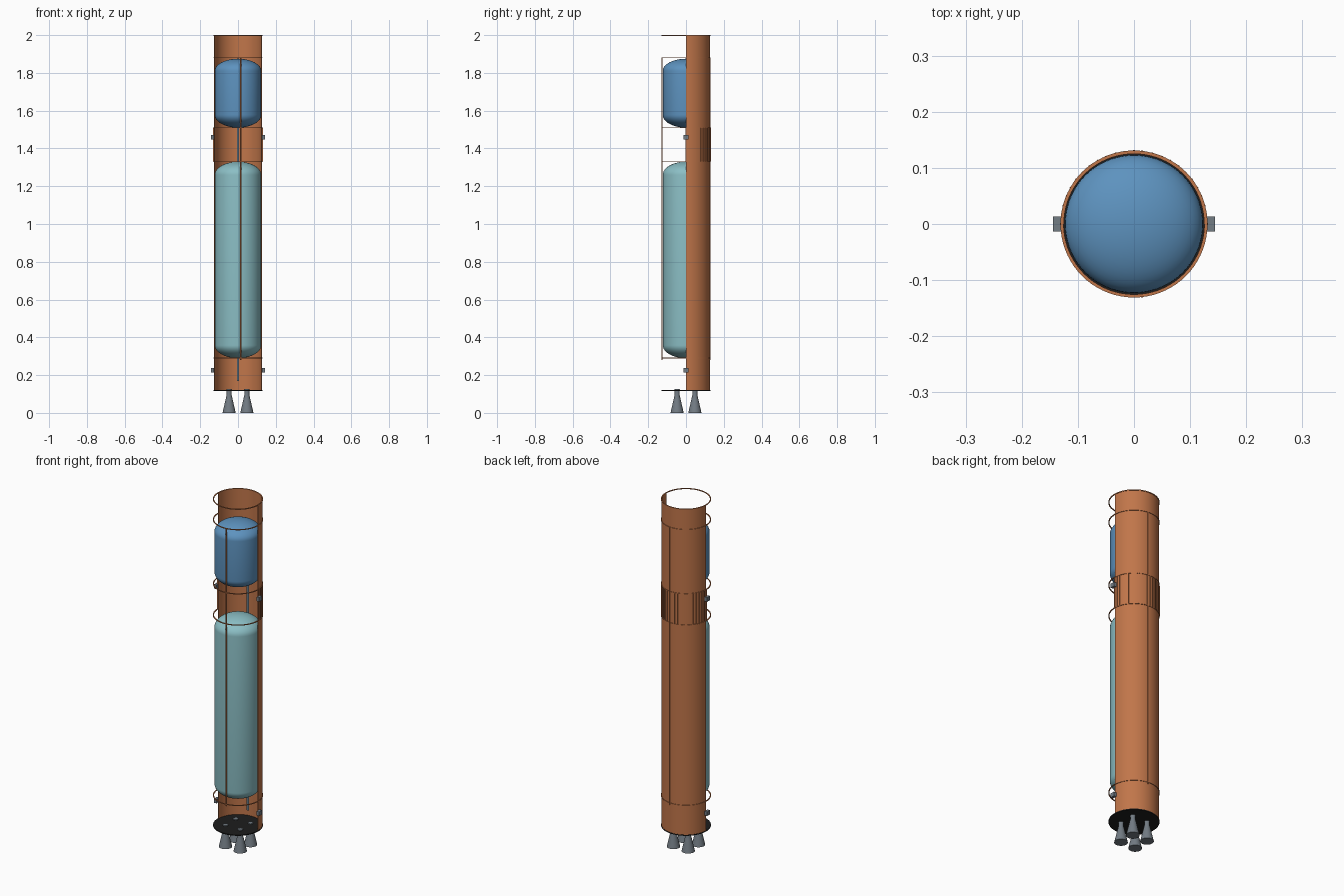
import bpy, bmesh, math
from mathutils import Matrix, Vector

cube = bpy.data.objects.get("Cube")
if cube:
    bpy.data.objects.remove(cube, do_unlink=True)


def material(name, rgb):
    m = bpy.data.materials.new(name)
    m.use_nodes = True
    m.diffuse_color = (*rgb, 1)
    m.node_tree.nodes["Principled BSDF"].inputs["Base Color"].default_value = (*rgb, 1)
    return m


RUST = material("rust_orange", (0.53, 0.18, 0.068))
BLUE = material("tank_blue", (0.11, 0.29, 0.52))
TEAL = material("tank_teal", (0.26, 0.52, 0.56))
GREY = material("steel_grey", (0.17, 0.20, 0.23))
PIPE = material("pipe_blue_grey", (0.20, 0.29, 0.36))
BLACK = material("black", (0.012, 0.012, 0.012))


def finish(bm, name, mat, smooth=True):
    bmesh.ops.remove_doubles(bm, verts=bm.verts, dist=1e-5)
    bmesh.ops.recalc_face_normals(bm, faces=bm.faces)
    mesh = bpy.data.meshes.new(name)
    bm.to_mesh(mesh)
    bm.free()
    mesh.materials.append(mat)
    ob = bpy.data.objects.new(name, mesh)
    bpy.context.collection.objects.link(ob)
    if smooth:
        bpy.ops.object.select_all(action="DESELECT")
        ob.select_set(True)
        bpy.context.view_layer.objects.active = ob
        bpy.ops.object.shade_smooth_by_angle(angle=math.radians(35))
    return ob


def lathe(name, profile, mat, angle=2 * math.pi, steps=72, at=(0, 0), closed=False):
    """Spin an (r, z) profile around z, starting at +x."""
    bm = bmesh.new()
    vs = [bm.verts.new((r, 0, z)) for r, z in profile]
    es = [bm.edges.new(p) for p in zip(vs, vs[1:])]
    if closed:
        es.append(bm.edges.new((vs[-1], vs[0])))
    bmesh.ops.spin(bm, geom=vs + es, cent=(0, 0, 0), axis=(0, 0, 1), angle=angle, steps=steps)
    if closed and angle < 6:
        # cap the two cut edges of the shell
        bmesh.ops.holes_fill(bm, edges=[e for e in bm.edges if e.is_boundary], sides=0)
    bmesh.ops.translate(bm, verts=bm.verts, vec=(*at, 0))
    return finish(bm, name, mat)


def band(r0, r1, z0, z1):
    return [(r0, z0), (r1, z0), (r1, z1), (r0, z1)]


def add_box(bm, size, loc, angle=0):
    """Box placed at loc, then turned around the z axis."""
    bmesh.ops.create_cube(bm, size=1, matrix=Matrix.Rotation(angle, 4, "Z")
                          @ Matrix.Translation(Vector(loc)) @ Matrix.Diagonal((*size, 1)))


def tank(name, r, z0, z1, low, high, mat):
    """Cylinder with elliptical domes; low and high are the dome heights."""
    n = 12
    quarter = [i * math.pi / 2 / n for i in range(n + 1)]
    bottom = [(r * math.sin(a), z0 + low * (1 - math.cos(a))) for a in quarter]
    top = [(r * math.cos(a), z1 - high * (1 - math.sin(a))) for a in quarter]
    return lathe(name, bottom + top, mat)


# Outer skin, cut away on the front half
lathe("outer_skin", band(0.125, 0.128, 0.12, 2.0), RUST, math.pi, 40, closed=True)

# Seam rings around the whole body
for i, z in enumerate((0.29, 1.33, 1.51, 1.88, 1.998)):
    lathe(f"seam_ring_{i + 1}", band(0.1255, 0.131, z - 0.002, z + 0.002), RUST, closed=True)

# Propellant tanks
tank("lower_tank", 0.123, 0.29, 1.33, 0.068, 0.07, TEAL)
tank("upper_tank", 0.123, 1.51, 1.875, 0.068, 0.065, BLUE)

# Long seams down the front and back
bm = bmesh.new()
for side in (-1, 1):
    add_box(bm, (0.005, 0.005, 1.6), (0.129, 0, 1.08), side * math.radians(83.5))
finish(bm, "long_seams", RUST, smooth=False)

# Interstage stringers on the covered half
bm = bmesh.new()
count = 24
for i in range(count + 1):
    add_box(bm, (0.005, 0.003, 0.18), (0.129, 0, 1.42), math.pi * i / count)
finish(bm, "interstage_stringers", RUST, smooth=False)

# Feed pipe along the back wall
lathe("feed_pipe", [(0, 0.17), (0.006, 0.17), (0.006, 1.56), (0, 1.56)], PIPE,
      steps=16, at=(0, 0.09))

# Thruster pods on both sides
for level, z in (("lower", 0.225), ("upper", 1.46)):
    for side, x in (("left", 0.136), ("right", -0.136)):
        bm = bmesh.new()
        add_box(bm, (0.016, 0.026, 0.024), (x, 0, z))
        finish(bm, f"{level}_pod_{side}", GREY, smooth=False)

# Base plate
lathe("base_plate", [(0, 0.116), (0.13, 0.116), (0.13, 0.121), (0, 0.121)], BLACK)

# Four engines
bell = [(0, 0), (0.035, 0), (0.028, 0.03), (0.019, 0.07), (0.013, 0.095),
        (0.014, 0.126), (0, 0.126)]
for sx, side in ((1, "left"), (-1, "right")):
    for sy, end in ((-1, "front"), (1, "back")):
        lathe(f"engine_{end}_{side}", bell, GREY, steps=32, at=(sx * 0.047, sy * 0.047))
